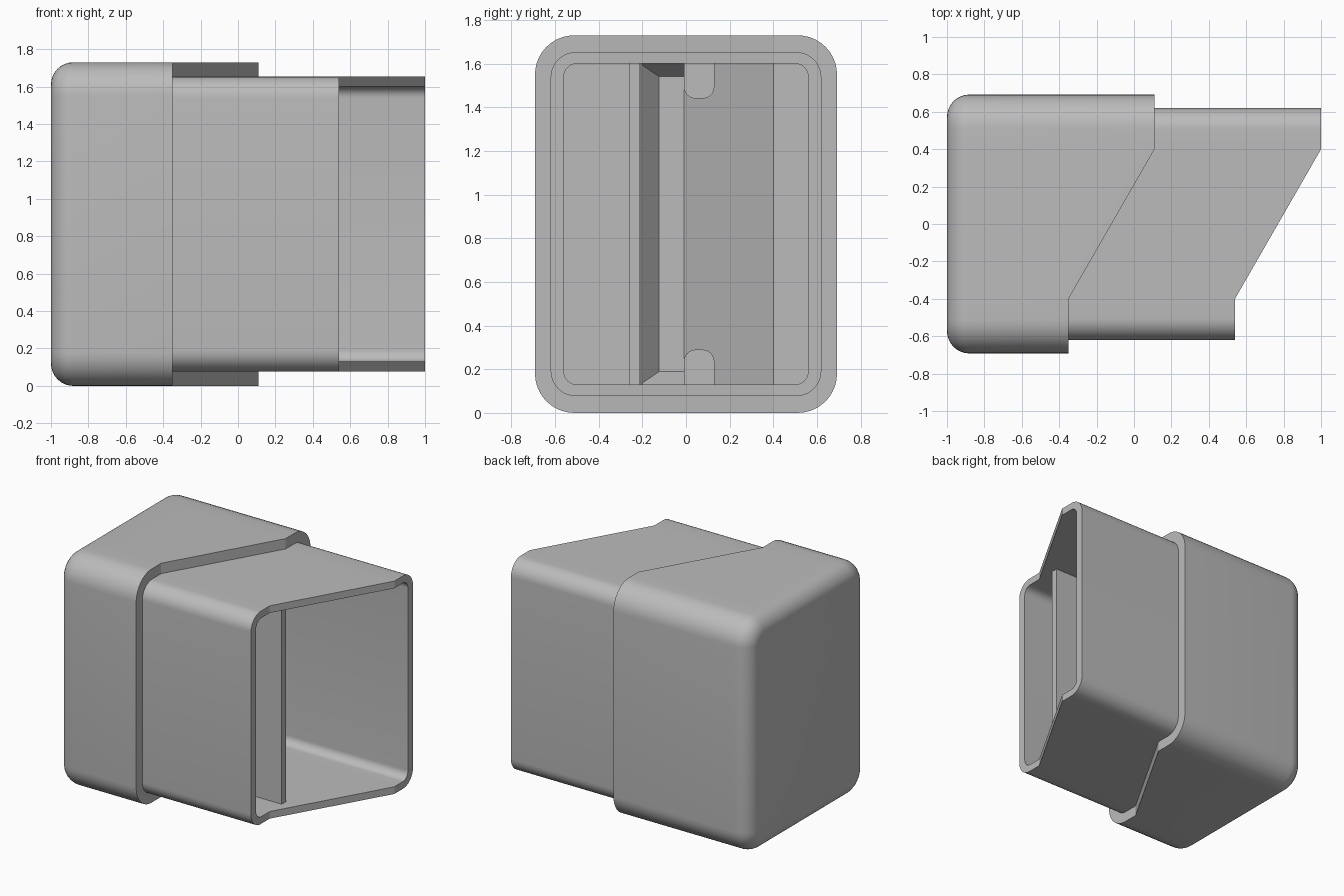
import bpy, bmesh, math

cube = bpy.data.objects.get("Cube")
if cube:
    bpy.data.objects.remove(cube, do_unlink=True)

grey = bpy.data.materials.new("light_grey")
grey.use_nodes = True
colour = (0.5, 0.5, 0.5, 1)
grey.diffuse_color = colour
grey.node_tree.nodes["Principled BSDF"].inputs["Base Color"].default_value = colour

MID = 0.865      # height of the tube axis
KINK = 0.4       # the slanted cut runs between y = -KINK and y = KINK


def finish(bm, name):
    bmesh.ops.recalc_face_normals(bm, faces=bm.faces)
    mesh = bpy.data.meshes.new(name)
    bm.to_mesh(mesh)
    bm.free()
    obj = bpy.data.objects.new(name, mesh)
    bpy.context.collection.objects.link(obj)
    mesh.materials.append(grey)
    bpy.ops.object.select_all(action="DESELECT")
    obj.select_set(True)
    bpy.context.view_layer.objects.active = obj
    bpy.ops.object.shade_smooth_by_angle(angle=math.radians(25))
    return obj


def rounded_section(half_y, half_z, radius, steps=10):
    """Rounded rectangle in (y, z), with extra points at the kinks."""
    points = []
    corners = [(1, 1), (-1, 1), (-1, -1), (1, -1)]
    for i, (sy, sz) in enumerate(corners):
        for s in range(steps + 1):
            a = math.pi / 2 * (i + s / steps)
            points.append((sy * (half_y - radius) + radius * math.cos(a),
                           MID + sz * (half_z - radius) + radius * math.sin(a)))
        if i in (0, 2):
            edge = MID + sz * half_z
            points += [(sy * KINK, edge), (-sy * KINK, edge)]
    return points


def slanted(front_x, back_x):
    """x of a cut that runs diagonally between two straight ends."""
    def at(y):
        t = (max(-KINK, min(KINK, y)) + KINK) / (2 * KINK)
        return front_x + t * (back_x - front_x)
    return at


def prism(name, outline, axis, low, high):
    """Extrude an outline of (x, other) points along y or z."""
    bm = bmesh.new()
    rings = []
    for h in (low, high):
        rings.append([bm.verts.new((a, b, h) if axis == "z" else (a, h, b))
                      for a, b in outline])
    for ring in rings:
        bm.faces.new(ring)
    n = len(outline)
    for i in range(n):
        j = (i + 1) % n
        bm.faces.new((rings[0][i], rings[0][j], rings[1][j], rings[1][i]))
    return finish(bm, name)


# Stations along the tube: outer cap, sleeve step, open rim, inside, inner floor
OUTER, SLEEVE, BORE = (0.692, 0.865, 0.18), (0.62, 0.788, 0.115), (0.56, 0.735, 0.06)
FILLET, FLOOR = 0.12, -0.9
stations = []
for s in range(9):
    a = math.pi / 2 * s / 8
    inset = FILLET * (1 - math.sin(a))
    x = -1 + FILLET * (1 - math.cos(a))
    stations.append(([v - inset for v in OUTER], slanted(x, x)))
seam, mouth = slanted(-0.35, 0.11), slanted(0.54, 1.0)
stations += [(OUTER, seam), (SLEEVE, seam), (SLEEVE, mouth),
             (BORE, mouth), (BORE, slanted(FLOOR, FLOOR))]

bm = bmesh.new()
rings = [[bm.verts.new((cut(y), y, z)) for y, z in rounded_section(*size)]
         for size, cut in stations]
for r0, r1 in zip(rings, rings[1:]):
    for i in range(len(r0)):
        j = (i + 1) % len(r0)
        bm.faces.new((r0[i], r0[j], r1[j], r1[i]))
bm.faces.new(rings[0])
bm.faces.new(rings[-1])
finish(bm, "stepped_sleeve_shell")

# Inner dividing wall with a chamfered foot
prism("inner_divider", [(0.54, -0.26), (0.54, -0.21), (-0.8, -0.21),
                        (-0.91, -0.115), (-0.91, -0.26)], "z", 0.11, 1.62)

# Slanted floor of the large pocket
prism("pocket_floor", [(-0.92, -0.03), (-0.49, KINK), (-0.49, 0.57),
                       (-0.92, 0.57)], "z", 0.12, 1.61)

# Chamfers and small rounded tabs, mirrored between ceiling and base
for side, place in ((1, "upper"), (-1, "lower")):
    wedge = [(-0.91, 0.75), (-0.91, 0.67), (-0.8, 0.735), (-0.8, 0.75)]
    prism(place + "_chamfer", [(x, MID + side * h) for x, h in wedge],
          "y", -0.2, 0.1)

    bm = bmesh.new()
    radius, tip, centre, half = 0.055, 0.575, 0.06, 0.07
    outline = [(centre + half, 0.75), (centre - half, 0.75)]
    for sign, start in ((-1, math.pi), (1, 1.5 * math.pi)):
        for s in range(7):
            a = start + math.pi / 2 * s / 6
            outline.append((centre + sign * (half - radius) + radius * math.cos(a),
                            tip + radius + radius * math.sin(a)))
    ends = [[bm.verts.new((x, y, MID + side * h)) for y, h in outline]
            for x in (-0.92, -0.68)]
    for ring in ends:
        bm.faces.new(ring)
    for i in range(len(outline)):
        j = (i + 1) % len(outline)
        bm.faces.new((ends[0][i], ends[0][j], ends[1][j], ends[1][i]))
    finish(bm, place + "_tab")
